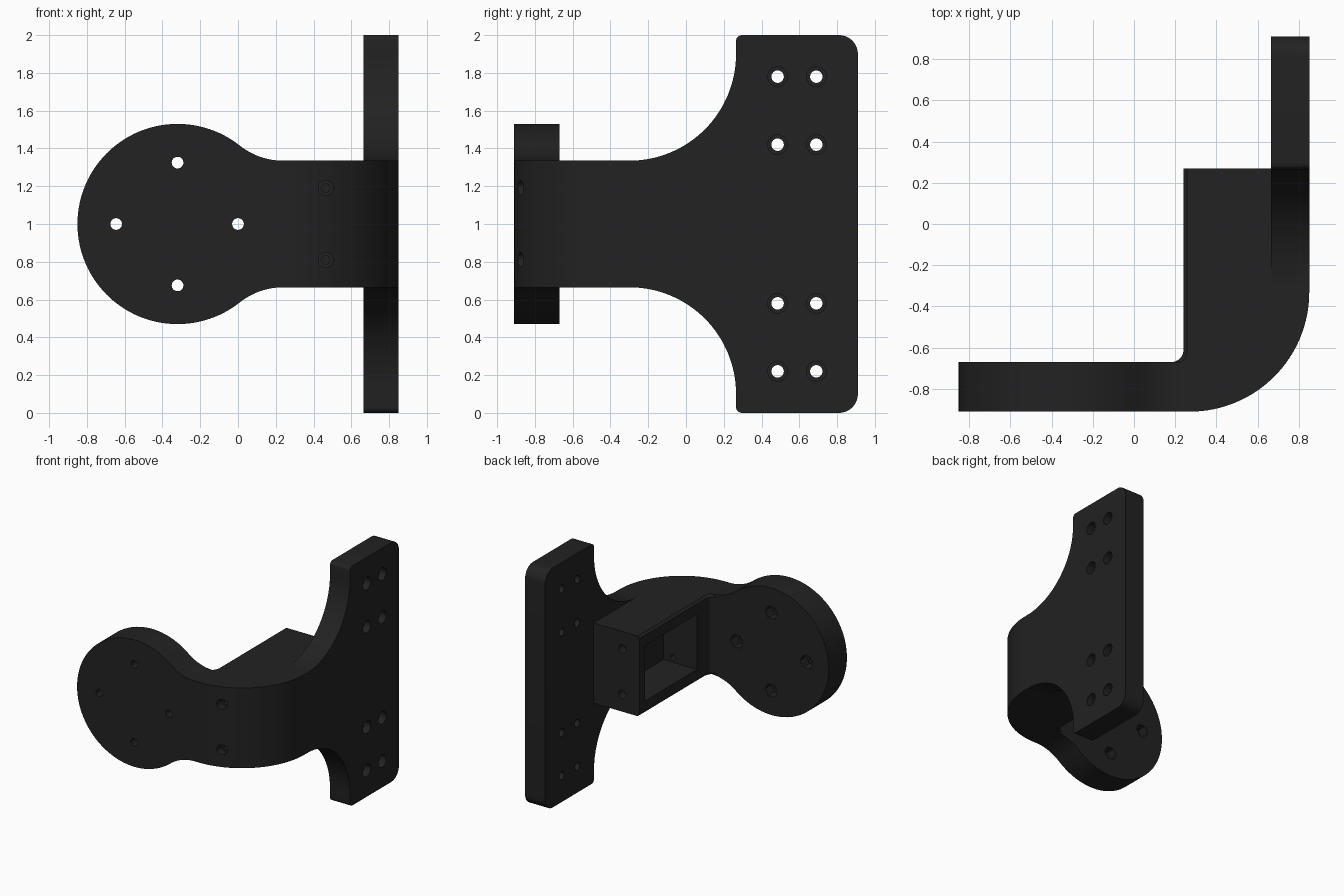
import bpy, bmesh
from math import sin, cos, pi, radians, atan2

if "Cube" in bpy.data.objects:
    bpy.data.objects.remove(bpy.data.objects["Cube"])

# Axis mapping: 2D profile (u, v) and depth d to 3D
MAPS = {
    'X': lambda u, v, d: (d, u, v),
    'Y': lambda u, v, d: (u, d, v),
    'Z': lambda u, v, d: (u, v, d),
}


def arc(cx, cy, r, a0, a1, n):
    return [(cx + r * cos(radians(a0 + (a1 - a0) * i / n)),
             cy + r * sin(radians(a0 + (a1 - a0) * i / n))) for i in range(n + 1)]


def prism(name, pts, axis, d0, d1, chamfer=None):
    """Extrude a 2D profile along an axis; chamfer(edge) picks edges to bevel."""
    bm = bmesh.new()
    lo = [bm.verts.new(MAPS[axis](u, v, d0)) for u, v in pts]
    hi = [bm.verts.new(MAPS[axis](u, v, d1)) for u, v in pts]
    bm.faces.new(lo)
    bm.faces.new(hi)
    n = len(pts)
    for i in range(n):
        j = (i + 1) % n
        bm.faces.new((lo[i], lo[j], hi[j], hi[i]))
    bmesh.ops.recalc_face_normals(bm, faces=bm.faces)
    if chamfer:
        edges = [e for e in bm.edges if chamfer(e)]
        bmesh.ops.bevel(bm, geom=edges, offset=0.018, segments=1,
                        affect='EDGES', clamp_overlap=True)
    me = bpy.data.meshes.new(name)
    bm.to_mesh(me)
    bm.free()
    ob = bpy.data.objects.new(name, me)
    bpy.context.collection.objects.link(ob)
    return ob


def combine(target, other, op):
    mod = target.modifiers.new(op, 'BOOLEAN')
    mod.operation = op
    mod.solver = 'EXACT'
    mod.object = other
    bpy.context.view_layer.objects.active = target
    bpy.ops.object.modifier_apply(modifier=mod.name)
    bpy.data.objects.remove(other)


def drill(target, axis, u, v, r, d0, d1, sides=24):
    pts = arc(u, v, r, 0, 360 - 360 / sides, sides - 1)
    cutter = prism("hole_cutter", pts, axis, d0, d1)
    cutter.hide_render = True
    combine(target, cutter, 'DIFFERENCE')


H = 0.335  # half height of the arm

# Corner arm: L-shaped block with a large outer radius and small inner fillet
corner = ([(0.18, -0.91)] + arc(0.27, -0.33, 0.58, -90, 0, 32)
          + [(0.85, 0.27), (0.24, 0.27)] + arc(0.18, -0.61, 0.06, 0, -90, 8))
bracket = prism("mounting_bracket", corner, 'Z', 1 - H, 1 + H,
                lambda e: all(w.co.x < 0.245 and w.co.y > -0.68 for w in e.verts)
                and abs(e.verts[0].co.z - e.verts[1].co.z) < 1e-4)

# Round flange blended into the arm by concave fillets
R, CX = 0.53, -0.32
fr = (0.56 ** 2 + H ** 2 - R ** 2) / (2 * (R - H))
t = math_angle = atan2(H + fr, 0.56) * 180 / pi
upper = arc(0.24, 1 + H + fr, fr, 270, 180 + t, 16)
disc = arc(CX, 1, R, t, 360 - t, 80)
lower = [(u, 2 - v) for u, v in reversed(upper)]
flange_pts = [(0.26, 1 + H)] + upper + disc[1:-1] + lower + [(0.26, 1 - H)]
flange = prism("round_flange", flange_pts, 'Y', -0.91, -0.67,
               lambda e: all(w.co.y > -0.68 and w.co.x < 0.25 for w in e.verts))
combine(bracket, flange, 'UNION')

# Tall side plate with swept concave shoulders
half = ([(-0.3, 1 + H)] + arc(-0.3, 1.9, 0.565, -90, 0, 32)[1:]
        + arc(0.295, 1.97, 0.03, 180, 90, 5) + arc(0.81, 1.9, 0.1, 90, 0, 10))
plate_pts = half + [(u, 2 - v) for u, v in reversed(half)]
plate = prism("side_plate", plate_pts, 'X', 0.665, 0.85)
combine(bracket, plate, 'UNION')

# Pocket opening on the inner side of the arm
pocket = prism("pocket_cutter",
               [(-0.49, 0.77), (0.2, 0.77), (0.2, 1.23), (-0.49, 1.23)],
               'X', 0.1, 0.55)
pocket.hide_render = True
combine(bracket, pocket, 'DIFFERENCE')

# Flange bolt holes with hexagonal nut recesses at the back
for u, v in ((CX, 1.325), (CX, 0.675), (-0.645, 1.0), (0.0, 1.0)):
    drill(bracket, 'Y', u, v, 0.031, -1, -0.6)
    drill(bracket, 'Y', u, v, 0.058, -0.75, -0.6, 6)

# Plate bolt holes with counterbores on the outer face
for u in (0.485, 0.69):
    for v in (1.78, 1.42, 0.58, 0.22):
        drill(bracket, 'X', u, v, 0.033, 0.6, 0.95)
        drill(bracket, 'X', u, v, 0.052, 0.79, 0.95)

# Arm screw holes leading into the pocket from front and back
for v in (0.81, 1.19):
    drill(bracket, 'Y', 0.465, v, 0.022, -1, -0.4)
    drill(bracket, 'Y', 0.465, v, 0.04, -1, -0.82)
    drill(bracket, 'Y', 0.4, v, 0.035, 0.15, 0.35)

# Dark finish and smooth curves
mat = bpy.data.materials.new("dark_plastic")
mat.diffuse_color = (0.016, 0.016, 0.016, 1)
mat.use_nodes = True
mat.node_tree.nodes["Principled BSDF"].inputs["Base Color"].default_value = mat.diffuse_color
bracket.data.materials.clear()
bracket.data.materials.append(mat)
bpy.ops.object.select_all(action='DESELECT')
bracket.select_set(True)
bpy.context.view_layer.objects.active = bracket
bpy.ops.object.shade_smooth_by_angle(angle=radians(30))
